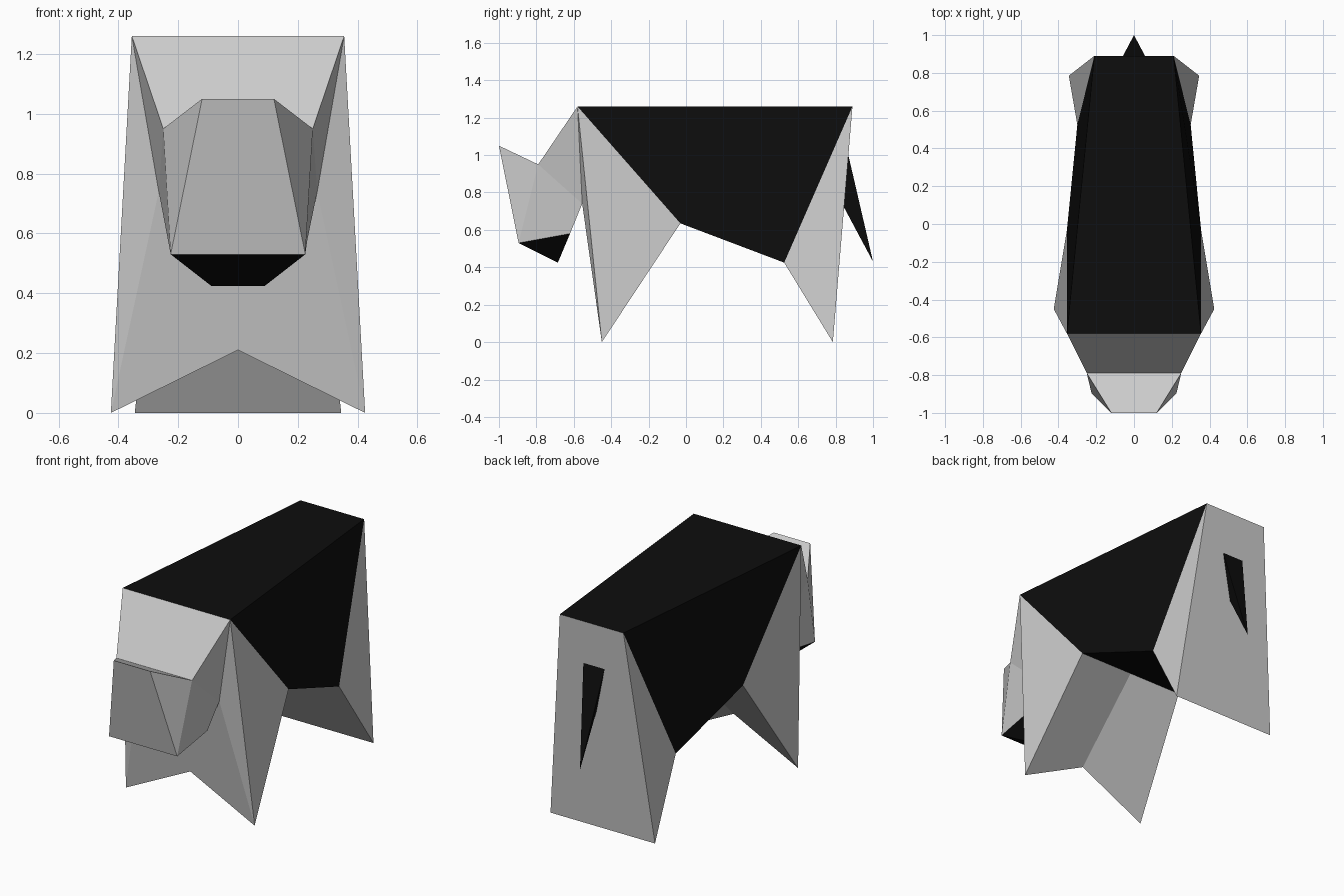
import bpy
from mathutils import Vector

if "Cube" in bpy.data.objects:
    bpy.data.objects.remove(bpy.data.objects["Cube"])

# Key points of the right half of the folded-paper animal
P = {
    "shoulder": (.355, -.58, 1.26), "rump": (.21, .89, 1.26),
    "belly_front": (.355, -.03, .635), "belly_back": (.30, .525, .425),
    "front_foot": (.425, -.45, 0), "hind_foot": (.345, .785, 0),
    "brow": (.25, -.79, .95), "nose": (.12, -1, 1.05),
    "lip": (.225, -.895, .53), "jaw": (.09, -.685, .425),
    "throat": (.232, -.62, .58), "chest": (.265, -.555, .74),
    "arch": (0, -.45, .21), "belly_mid": (0, -.03, .635),
    "tail_top": (.07, .868, 1), "tail_low": (0, .845, .72), "tail_tip": (0, 1, .43),
}

black = bpy.data.materials.new("black")
black.diffuse_color = (.004, .004, .004, 1)
black.use_nodes = True
black.node_tree.nodes["Principled BSDF"].inputs["Base Color"].default_value = black.diffuse_color


def part(name, inside, across=(), sides=(), mat=None):
    """Panels from named points: 'across' spans both halves, 'sides' is mirrored.
    Every panel is turned to face away from the point 'inside'."""
    verts, faces, index = [], [], {}

    def vid(co):
        key = tuple(co)
        if key not in index:
            index[key] = len(verts)
            verts.append(Vector(co))
        return index[key]

    def flip(co):
        return (-co[0] if co[0] else 0, co[1], co[2])

    polys = []
    for names in across:
        half = [P[n] for n in names.split()]
        polys.append(half + [flip(c) for c in reversed(half) if c[0]])
    for names in sides:
        half = [P[n] for n in names.split()]
        polys += [half, [flip(c) for c in half]]
    for poly in polys:
        pts = [Vector(c) for c in poly]
        mid = sum(pts, Vector()) / len(pts)
        normal = sum((a.cross(b) for a, b in zip(pts, pts[1:] + pts[:1])), Vector())
        if normal.dot(mid - Vector(inside)) < 0:
            poly = poly[::-1]
        faces.append([vid(c) for c in poly])

    mesh = bpy.data.meshes.new(name)
    mesh.from_pydata(verts, [], faces)
    if mat:
        mesh.materials.append(mat)
    obj = bpy.data.objects.new(name, mesh)
    bpy.context.collection.objects.link(obj)
    return obj


# Black back, flanks and belly
part("body", (0, .1, .9),
     ["shoulder rump", "belly_front belly_back"],
     ["shoulder rump belly_back belly_front"], black)

# Grey head: forehead, snout top, snout front, neck underside and cheeks
part("head", (0, -.7, .8),
     ["shoulder brow", "brow nose", "nose lip", "throat chest"],
     ["shoulder brow chest", "brow nose lip", "brow lip throat chest"])

# Black lower jaw
part("jaw", (0, -.75, .7), ["lip jaw", "jaw throat"], ["lip jaw throat"], black)

# Front legs: arched chest panel, shoulders and folded inner sides
part("front_legs", (0, -.4, .5),
     ["arch front_foot chest"],
     ["shoulder chest front_foot", "shoulder front_foot belly_front",
      "belly_front belly_mid arch front_foot"])

# Hind legs: flat rear panel, haunches and inner panel
part("hind_legs", (0, .7, .6),
     ["rump hind_foot", "belly_back hind_foot"],
     ["rump belly_back hind_foot"])

# Black pointed tail
part("tail", (0, .89, .75),
     ["tail_tip tail_top", "tail_low tail_top"],
     ["tail_top tail_low tail_tip"], black)
